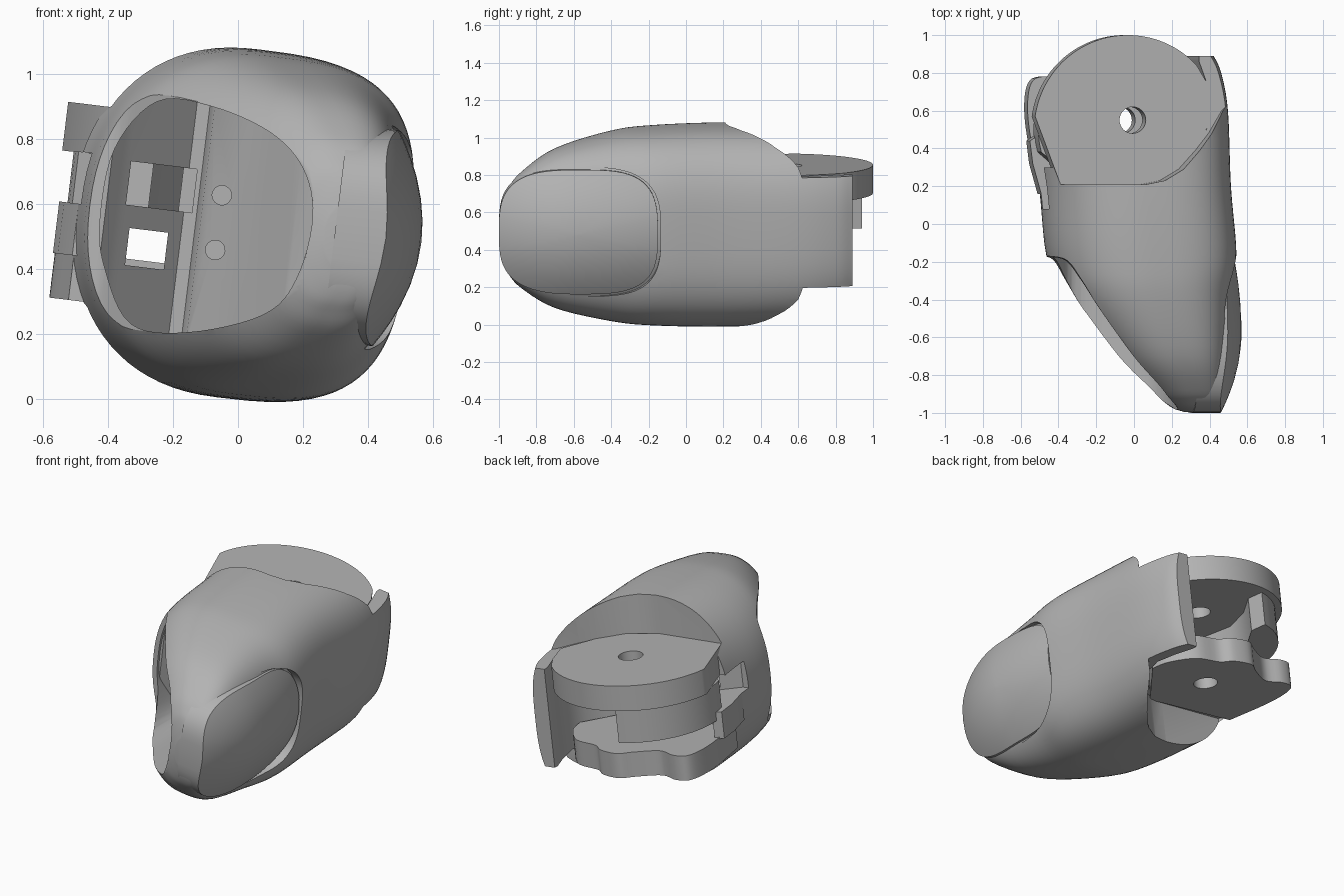
import bpy, bmesh, math
from mathutils import Matrix, Vector

if "Cube" in bpy.data.objects:
    bpy.data.objects.remove(bpy.data.objects["Cube"], do_unlink=True)

grey = bpy.data.materials.new("plain grey")
grey.use_nodes = True
grey.diffuse_color = (0.45, 0.45, 0.45, 1)
grey.node_tree.nodes["Principled BSDF"].inputs["Base Color"].default_value = (0.45, 0.45, 0.45, 1)

MID = 0.54
TILT = math.radians(7)


def make(name, bm):
    bmesh.ops.recalc_face_normals(bm, faces=bm.faces)
    mesh = bpy.data.meshes.new(name)
    bm.to_mesh(mesh)
    bm.free()
    mesh.materials.append(grey)
    ob = bpy.data.objects.new(name, mesh)
    bpy.context.collection.objects.link(ob)
    return ob


def loft(name, rings):
    """Skin a list of equal point rings and cap both ends."""
    bm = bmesh.new()
    rows = [[bm.verts.new(p) for p in ring] for ring in rings]
    n = len(rows[0])
    for a, b in zip(rows, rows[1:]):
        for i in range(n):
            j = (i + 1) % n
            bm.faces.new((a[i], a[j], b[j], b[i]))
    bm.faces.new(rows[0])
    bm.faces.new(rows[-1])
    return make(name, bm)


def prism(name, pts, lo, hi, axis="z"):
    place = (lambda a, b, t: (a, b, t)) if axis == "z" else (lambda a, b, t: (a, t, b))
    return loft(name, [[place(a, b, t) for a, b in pts] for t in (lo, hi)])


def circle(cx, cy, r, n=32, start=0, end=360):
    full = end - start == 360
    steps = n if full else n - 1
    angles = [math.radians(start + (end - start) * i / steps) for i in range(n)]
    return [(cx + r * math.cos(a), cy + r * math.sin(a)) for a in angles]


def rect(x0, x1, y0, y1):
    return [(x0, y0), (x1, y0), (x1, y1), (x0, y1)]


def smooth_loop(pts, steps=6, closed=True):
    """Pass a Catmull-Rom curve through the points."""
    n, out = len(pts), []
    get = lambda i: Vector(pts[i % n] if closed else pts[min(max(i, 0), n - 1)])
    for i in range(n if closed else n - 1):
        a, b, c, d = (get(i + k) for k in (-1, 0, 1, 2))
        for s in range(steps):
            t = s / steps
            out.append(tuple(0.5 * (2 * b + (c - a) * t + (2 * a - 5 * b + 4 * c - d) * t * t
                                    + (3 * b - a - 3 * c + d) * t ** 3)))
    if not closed:
        out.append(tuple(pts[-1]))
    return out


def boolean(ob, cutter, op="DIFFERENCE"):
    mod = ob.modifiers.new("cut", "BOOLEAN")
    mod.operation, mod.solver, mod.object = op, "EXACT", cutter
    bpy.context.view_layer.objects.active = ob
    bpy.ops.object.modifier_apply(modifier=mod.name)
    bpy.data.objects.remove(cutter, do_unlink=True)


def power(v, e):
    return math.copysign(abs(v) ** e, v)


# Fingertip shell: y, left x, right x, half height
stations = [(-.995, .27, .43, .1), (-.98, .22, .45, .17), (-.95, .14, .46, .23),
            (-.88, .05, .475, .31), (-.7, -.14, .485, .425), (-.4, -.37, .5, .505),
            (-.17, -.46, .53, .53), (.2, -.5, .5, .54), (.6, -.565, .485, .53),
            (.8, -.55, .45, .5), (.89, -.5, .41, .48)]


def section(y, x0, x1, h):
    ring = []
    for i in range(80):
        a = math.tau * i / 80
        c, s = math.cos(a), math.sin(a)
        e = 2 / 3.1 if c > 0 else 2 / 2.25
        ring.append(((x0 + x1) / 2 + (x1 - x0) / 2 * power(c, e), y, MID + h * power(s, e)))
    return ring


shell = loft("fingertip_shell", [section(*s) for s in smooth_loop(stations, 5, False)])

# Slanted pad face
face = [(-.46, -.17), (-.39, -.195), (-.32, -.3), (-.22, -.46), (-.02, -.73), (.12, -.88), (.22, -.975)]
boolean(shell, prism("pad_cutter", smooth_loop(face, 6, False) + [(.24, -1.2), (-1, -1.2), (-1, -.17)], -1, 2))

# V-shaped hollow inside the pad opening
opening = [(-.425, .55), (-.38, .77), (-.25, .915), (-.08, .9), (.1, .82), (.2, .71),
           (.23, .56), (.18, .37), (.08, .26), (-.15, .205), (-.33, .23), (-.41, .4)]
c, s = math.cos(TILT), math.sin(TILT)
opening = [(x * c - (z - MID) * s, MID + x * s + (z - MID) * c) for x, z in opening]
hollow = prism("hollow", smooth_loop(opening), -1.3, .5, "y")
depth = [(-.7, -1.2), (-.7, -.19), (-.41, -.16), (-.36, -.1), (-.17, .1), (-.13, .1), (-.115, .02),
         (.0, -.13), (.06, -.22), (.17, -.4), (.4, -.6), (.4, -1.2)]
boolean(hollow, prism("depth", depth, -1, 2), "INTERSECT")
boolean(shell, hollow)

# Recesses above and below the hinge plates
recess = [(-1, .9), (-.56, .6), (-.43, .21), (.0, .21), (.1, .23), (.2, .29), (.29, .39),
          (.36, .48), (.43, .6), (.5, .67), (1, .73), (1, 1.5), (-1, 1.5)]
for lo, hi in ((.842, 2), (-1, .25)):
    boolean(shell, prism("recess_cutter", recess, lo, hi))

# Open hinge bay, leaving the side flange
bay = [(-1, .3), (.16, .3), (.28, .4), (.35, .5), (.38, .62), (.35, .75), (.31, .86), (.31, 1.5), (-1, 1.5)]
boolean(shell, prism("bay_cutter", bay, -1, 2))
boolean(shell, prism("side_bay_cutter", [(-.8, .08), (-.45, .08), (-.15, .32), (-.8, .32)], .54, .7))

# Windows and screw holes in the inner walls
boolean(shell, prism("window_cutter", rect(-.33, -.21, .37, .485), -.2, .5, "y"))
boolean(shell, prism("window_cutter", rect(-.35, -.145, .555, .69), -.2, .29, "y"))
for z in (.45, .62):
    boolean(shell, prism("screw_cutter", circle(-.06, z, .03, 20), -.2, .02, "y"))


# Domed nail in a matching groove
def dome(k, r, drop):
    ring = []
    for i in range(64):
        a = math.tau * i / 64
        u = r * power(math.cos(a), .6 if math.cos(a) > 0 else .72)
        v = r * power(math.sin(a), .62)
        fall = (.045 if u > 0 else .11) * u * u + .11 * v * v
        ring.append((.568 - drop - fall, -.575 + .425 * k * u, .55 + .335 * k * v))
    return ring


def nail_shape(name, k, drop, back):
    rings = [dome(k, r, drop) for r in (.02, .2, .4, .6, .75, .88, .96, 1)]
    return loft(name, rings + [[(back, p[1], p[2]) for p in rings[-1]]])


boolean(shell, nail_shape("groove_cutter", 1.035, .022, .9))
nail = nail_shape("nail", 1, 0, .3)

# Upper hinge disc and lower hinge plate
upper = circle(-.07, .5, .5, 48, 43, 172) + [(-.43, .21), (.0, .21), (.18, .28), (.3, .41), (.4, .6), (.35, .75)]
disc = prism("upper_hinge_disc", upper, .697, .848)
lower = [(.36, .55), (.33, .66), (.22, .78), (.07, .81), (.0, .86), (-.12, .875), (-.2, .82),
         (-.33, .75), (-.44, .78), (-.52, .76), (-.548, .66), (-.54, .5), (-.49, .24)]
plate = prism("lower_hinge_plate", smooth_loop(lower, 5, False) + [(.1, .22)], .242, .39)
for ob in (disc, plate):
    boolean(ob, prism("pin_cutter", circle(-.045, .55, .07), 0, 1.2))

# Curved stop block under the disc and low side wall
block = circle(-.07, .5, .46, 16, 106, 195) + [(-.42, .3), (-.28, .29), (-.33, .5), (-.28, .68), (-.18, .84)]
stop = prism("stop_block", block, .49, .7)
wall = prism("side_wall", [(-.495, .16), (-.54, .32), (-.555, .44), (-.51, .47), (-.44, .33), (-.44, .16)], .38, .54)

# Lean every part and shade it
lean = Matrix.Translation((0, 0, MID)) @ Matrix.Rotation(TILT, 4, "Y") @ Matrix.Translation((0, 0, -MID))
for ob in (shell, nail, disc, plate, stop, wall):
    ob.data.transform(lean)
    ob.data.materials.clear()
    ob.data.materials.append(grey)
    bpy.ops.object.select_all(action="DESELECT")
    ob.select_set(True)
    bpy.context.view_layer.objects.active = ob
    bpy.ops.object.shade_smooth_by_angle(angle=math.radians(32))
